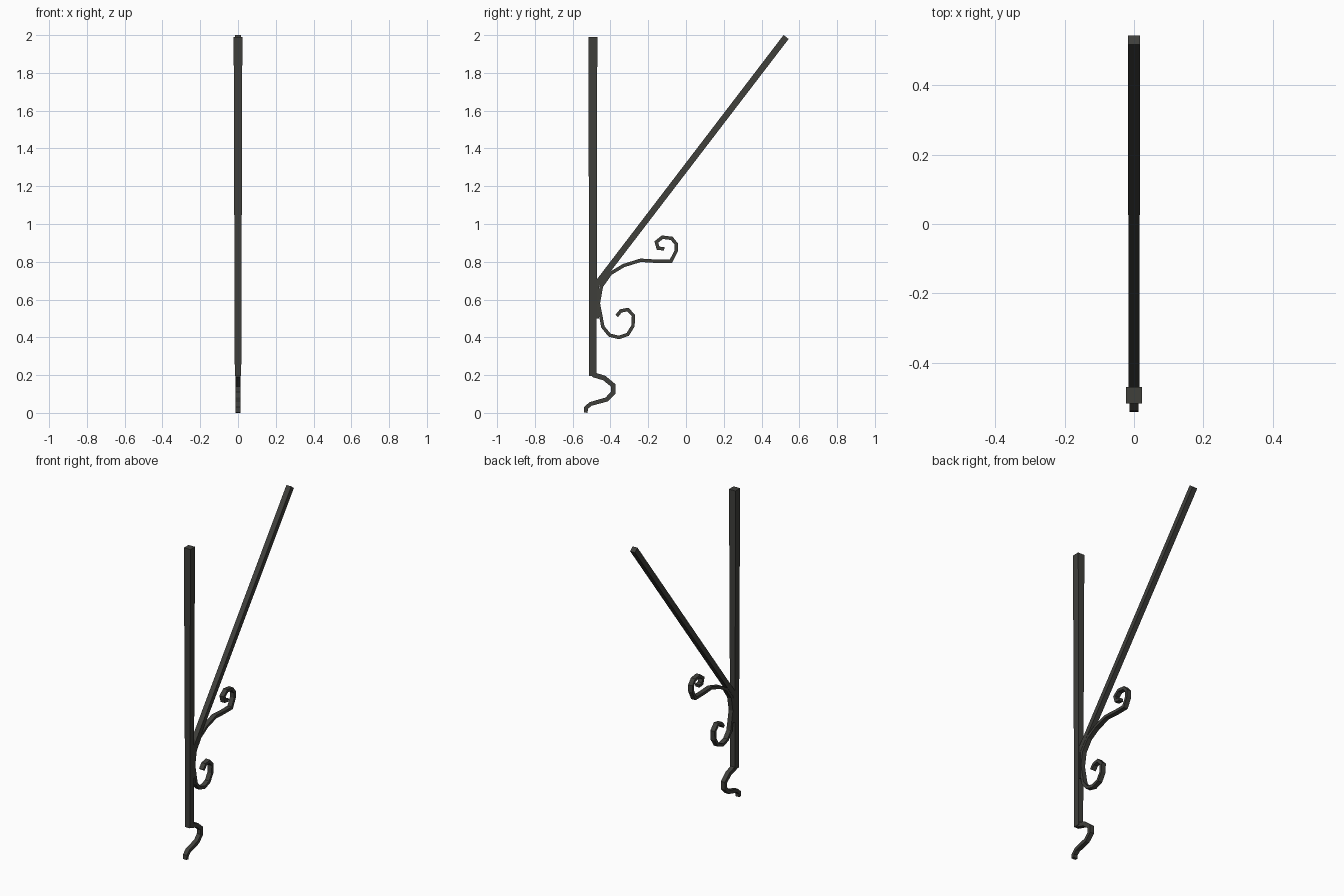
import bpy, bmesh
from mathutils import Vector

if "Cube" in bpy.data.objects:
    bpy.data.objects.remove(bpy.data.objects["Cube"])

iron = bpy.data.materials.new("dark_iron")
iron.diffuse_color = (0.05, 0.05, 0.044, 1)
iron.use_nodes = True
iron.node_tree.nodes["Principled BSDF"].inputs["Base Color"].default_value = iron.diffuse_color


def bar(name, path, depth, width):
    """Sweep a rectangular section along a (y, z) path with mitred corners.
    depth and width are (start, end) pairs, depth lies in the y-z plane."""
    pts = [Vector(p) for p in path]
    bm = bmesh.new()
    rings = []
    lengths = [0.0]
    for a, b in zip(pts, pts[1:]):
        lengths.append(lengths[-1] + (b - a).length)
    for i, p in enumerate(pts):
        d_in = (p - pts[i - 1]).normalized() if i else (pts[1] - p).normalized()
        d_out = (pts[i + 1] - p).normalized() if i < len(pts) - 1 else d_in
        t = (d_in + d_out).normalized()
        n = Vector((-t.y, t.x))
        f = lengths[i] / lengths[-1]
        d = (depth[0] + (depth[1] - depth[0]) * f) / 2 / max(t.dot(d_in), 0.6)
        w = (width[0] + (width[1] - width[0]) * f) / 2
        rings.append([bm.verts.new((x * w, p.x + n.x * s * d, p.y + n.y * s * d))
                      for x, s in ((-1, -1), (1, -1), (1, 1), (-1, 1))])
    for a, b in zip(rings, rings[1:]):
        for k in range(4):
            j = (k + 1) % 4
            bm.faces.new((a[k], a[j], b[j], b[k]))
    bm.faces.new(rings[0])
    bm.faces.new(rings[-1])
    bmesh.ops.recalc_face_normals(bm, faces=bm.faces)
    mesh = bpy.data.meshes.new(name)
    bm.to_mesh(mesh)
    bm.free()
    mesh.materials.append(iron)
    obj = bpy.data.objects.new(name, mesh)
    bpy.context.collection.objects.link(obj)
    return obj


# slightly tapered upright
bar("upright_post", [(-0.493, 0.195), (-0.493, 1.99)], (0.039, 0.047), (0.034, 0.046))

# diagonal brace, bent to lie against the post at its foot
bar("diagonal_brace", [(-0.476, 0.5), (-0.476, 0.675), (0.53, 1.99)],
    (0.032, 0.034), (0.032, 0.034))

# scroll ornament with a curl at both ends
bar("scroll", [
    (-0.115, 0.868), (-0.148, 0.872), (-0.157, 0.905), (-0.125, 0.930),
    (-0.076, 0.924), (-0.052, 0.895), (-0.052, 0.858), (-0.080, 0.803),
    (-0.160, 0.803), (-0.240, 0.808), (-0.330, 0.780), (-0.400, 0.738),
    (-0.448, 0.670), (-0.464, 0.580), (-0.440, 0.455), (-0.405, 0.412),
    (-0.355, 0.399), (-0.308, 0.416), (-0.281, 0.460), (-0.278, 0.515),
    (-0.308, 0.547), (-0.345, 0.540), (-0.367, 0.513)],
    (0.018, 0.018), (0.03, 0.03))

# curved hook under the post
bar("foot_hook", [
    (-0.493, 0.203), (-0.432, 0.184), (-0.386, 0.146), (-0.386, 0.106),
    (-0.420, 0.071), (-0.506, 0.047), (-0.529, 0.026), (-0.531, 0.001)],
    (0.027, 0.02), (0.028, 0.027))
